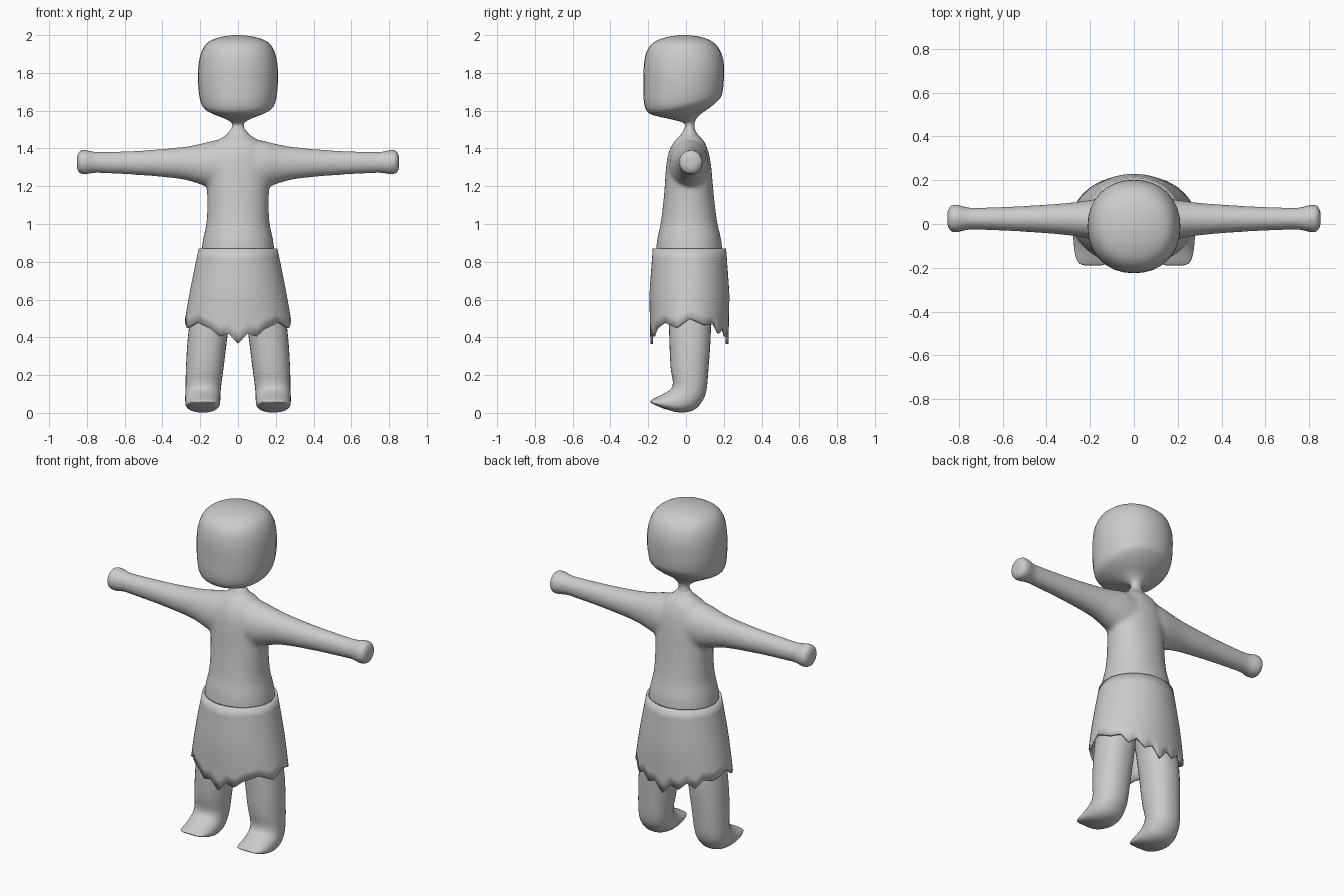
import bpy, bmesh, math
from mathutils import Vector as V

if "Cube" in bpy.data.objects:
    bpy.data.objects.remove(bpy.data.objects["Cube"])

grey = bpy.data.materials.new("plain grey")
grey.diffuse_color = (0.6, 0.6, 0.6, 1)
grey.use_nodes = True
grey.node_tree.nodes["Principled BSDF"].inputs["Base Color"].default_value = grey.diffuse_color


def finish(name, bm, angle=60):
    bmesh.ops.recalc_face_normals(bm, faces=bm.faces)
    me = bpy.data.meshes.new(name)
    bm.to_mesh(me)
    bm.free()
    me.materials.append(grey)
    ob = bpy.data.objects.new(name, me)
    bpy.context.collection.objects.link(ob)
    bpy.context.view_layer.objects.active = ob
    ob.select_set(True)
    bpy.ops.object.shade_smooth_by_angle(angle=math.radians(angle))
    ob.select_set(False)
    return ob


def spline(rows, steps=4):
    """Catmull-Rom resampling of rows of numbers."""
    out = []
    for i in range(len(rows) - 1):
        a, b, c, d = (rows[max(0, min(len(rows) - 1, i + k))] for k in (-1, 0, 1, 2))
        for s in range(steps):
            t = s / steps
            out.append([0.5 * (2 * q + (r - p) * t + (2 * p - 5 * q + 4 * r - w) * t * t
                               + (3 * q - p - 3 * r + w) * t ** 3)
                        for p, q, r, w in zip(a, b, c, d)])
    return out + [list(rows[-1])]


def loft(bm, rings, n=32, power=2.0):
    """Closed skin over rings given as centre and two half axes."""
    def se(x):
        return math.copysign(abs(x) ** (2 / power), x)
    loops = [[bm.verts.new(c + u * se(math.cos(k * math.tau / n)) + v * se(math.sin(k * math.tau / n)))
              for k in range(n)] for c, u, v in rings]
    for a, b in zip(loops, loops[1:]):
        for k in range(n):
            bm.faces.new((a[k], a[(k + 1) % n], b[(k + 1) % n], b[k]))
    bm.faces.new(loops[0])
    bm.faces.new(loops[-1])


def side_rings(rows, side=1):
    """Rows: front y, front z, back y, back z, half width, centre x."""
    return [(V((side * cx, (yf + yb) / 2, (zf + zb) / 2)), V((hw, 0, 0)),
             V((0, (yb - yf) / 2, (zb - zf) / 2)))
            for yf, zf, yb, zb, hw, cx in spline(rows)]


# Head with neck
bm = bmesh.new()
loft(bm, side_rings([
    (-.02, 1.44, .065, 1.44, .055, 0), (-.012, 1.49, .05, 1.49, .04, 0),
    (-.008, 1.53, .045, 1.535, .033, 0), (-.06, 1.55, .07, 1.575, .075, 0),
    (-.15, 1.57, .125, 1.615, .145, 0), (-.20, 1.59, .165, 1.65, .185, 0),
    (-.222, 1.64, .19, 1.685, .202, 0), (-.225, 1.75, .2, 1.76, .212, 0),
    (-.222, 1.85, .2, 1.85, .208, 0), (-.205, 1.92, .18, 1.92, .19, 0),
    (-.165, 1.965, .14, 1.965, .155, 0), (-.10, 1.99, .08, 1.99, .09, 0),
    (-.03, 2.0, .01, 2.0, .02, 0)]), power=2.15)
finish("head", bm)

# Torso and arms, fused into one smooth skin
bm = bmesh.new()
torso = [(-.16, .60, .19, .20), (-.158, .87, .192, .192), (-.135, 1.0, .167, .168),
         (-.122, 1.1, .153, .163), (-.113, 1.2, .143, .165), (-.106, 1.3, .134, .165),
         (-.092, 1.38, .12, .15), (-.06, 1.44, .095, .11), (-.025, 1.475, .06, .06),
         (-.012, 1.51, .048, .038)]
loft(bm, side_rings([(f, z, b, z, w, 0) for f, z, b, w in torso]), power=2.15)
# x, low z, high z, front y, back y
arm = [(.0, 1.17, 1.45, -.09, .12), (.12, 1.185, 1.443, -.088, .12), (.2, 1.21, 1.425, -.07, .11),
       (.3, 1.237, 1.407, -.052, .097), (.5, 1.257, 1.39, -.036, .083),
       (.7, 1.268, 1.382, -.027, .075), (.76, 1.27, 1.383, -.027, .076),
       (.80, 1.262, 1.392, -.038, .088), (.835, 1.264, 1.391, -.037, .088),
       (.85, 1.283, 1.372, -.018, .069), (.854, 1.315, 1.34, .015, .04)]
for s in (-1, 1):
    loft(bm, [(V((s * x, (f + b) / 2, (lo + hi) / 2)), V((0, (b - f) / 2, 0)), V((0, 0, (hi - lo) / 2)))
              for x, lo, hi, f, b in spline(arm)])
body = finish("torso_and_arms", bm)
rm = body.modifiers.new("fuse", 'REMESH')
rm.mode = 'VOXEL'
rm.voxel_size = 0.012
rm.use_smooth_shade = True
sm = body.modifiers.new("soften", 'SMOOTH')
sm.factor = 0.5
sm.iterations = 9

# Legs with pointed feet
leg = [(-.10, .80, .13, .80, .105, .105), (-.09, .45, .132, .45, .105, .155),
       (-.082, .25, .12, .25, .10, .175), (-.07, .17, .108, .12, .094, .183),
       (-.075, .135, .085, .06, .093, .186), (-.095, .115, .04, .015, .093, .187),
       (-.13, .095, -.03, .002, .09, .187), (-.165, .078, -.11, .02, .083, .187),
       (-.185, .066, -.165, .042, .068, .187), (-.19, .058, -.185, .052, .045, .187)]
for s, side in ((-1, "left"), (1, "right")):
    bm = bmesh.new()
    loft(bm, side_rings(leg, s), power=2.2)
    finish(side + "_leg", bm)

# Skirt with a ragged hem: angle from the front, height
hem = [(0, .365), (10, .42), (20, .405), (30, .445), (50, .48), (70, .45), (90, .5), (115, .465),
       (130, .47), (140, .42), (150, .45), (160, .405), (170, .425), (180, .365)]


def hem_z(deg):
    deg = min(deg, 360 - deg)
    for (a, za), (b, zb) in zip(hem, hem[1:]):
        if deg <= b:
            return za + (zb - za) * (deg - a) / (b - a)


bm = bmesh.new()
cols, rows = 72, 8
grid = []
for k in range(cols):
    a = k * math.tau / cols
    low = hem_z(k * 360 / cols)
    col = []
    for r in range(rows + 1):
        z = .87 + (low - .87) * r / rows
        t = (.87 - z) / .39
        rx = .208 + .075 * min(t, 1.1) - .012 * t * (t - 1)
        ry = .194 + .018 * min(1, t * 1.6) - .008 * max(0, t - .6)
        col.append(bm.verts.new((rx * math.sin(a), .018 - ry * math.cos(a), z)))
    grid.append(col)
for k in range(cols):
    p, q = grid[k], grid[(k + 1) % cols]
    for r in range(rows):
        bm.faces.new((p[r], p[r + 1], q[r + 1], q[r]))
skirt = finish("skirt", bm, 40)
th = skirt.modifiers.new("thickness", 'SOLIDIFY')
th.thickness = 0.014
th.offset = -1
